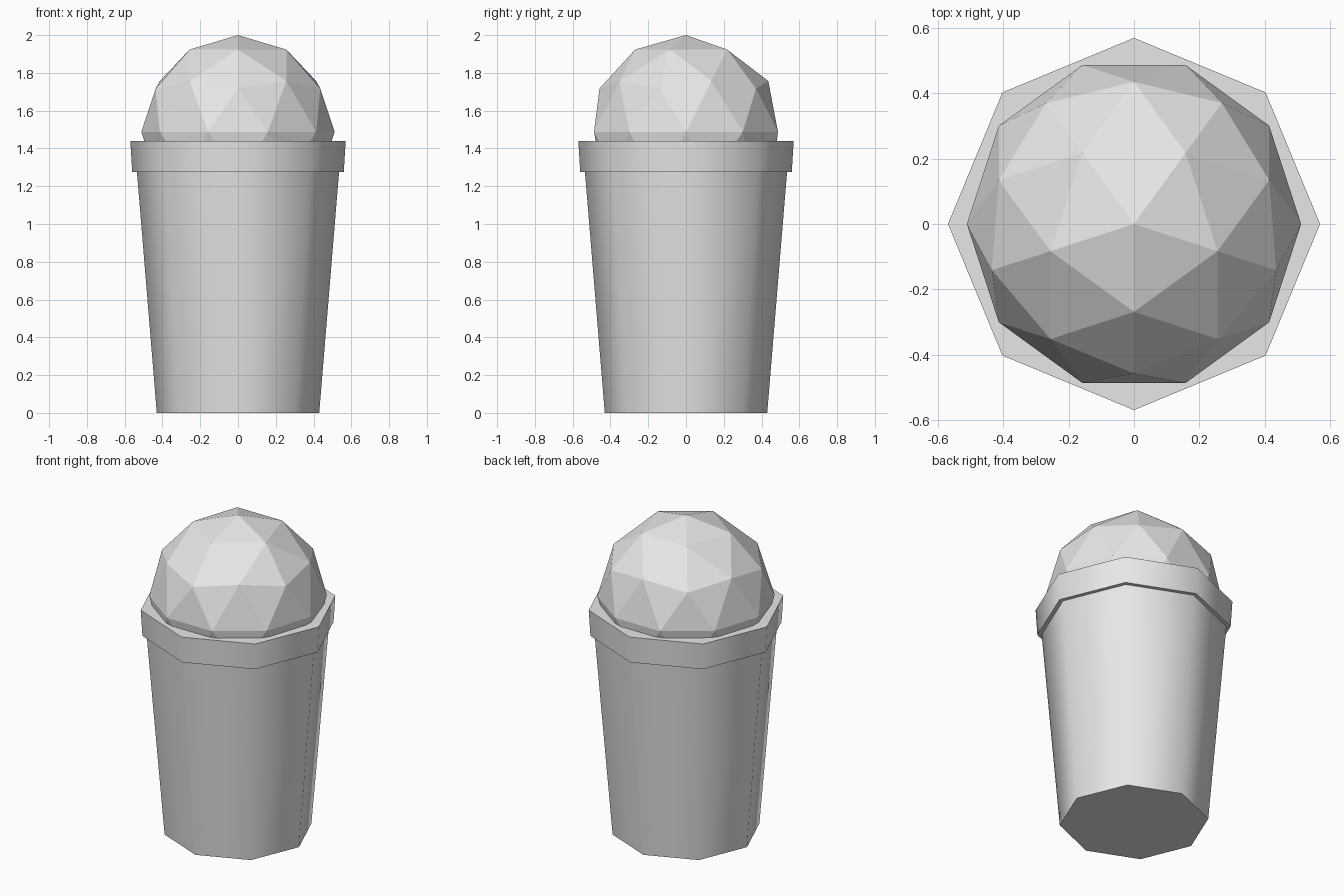
import bpy
import bmesh
from math import cos, sin, pi, radians

if "Cube" in bpy.data.objects:
    bpy.data.objects.remove(bpy.data.objects["Cube"], do_unlink=True)

SIDES = 8

# One plain grey for the whole model
grey = bpy.data.materials.new("light grey")
grey.use_nodes = True
grey.diffuse_color = (0.8, 0.8, 0.8, 1)
grey.node_tree.nodes["Principled BSDF"].inputs["Base Color"].default_value = (0.8, 0.8, 0.8, 1)


def lathe(name, profile):
    """Turn a (radius, height) profile into a closed eight-sided solid."""
    bm = bmesh.new()
    rings = []
    for r, z in profile:
        rings.append([bm.verts.new((r * cos(2 * pi * i / SIDES), r * sin(2 * pi * i / SIDES), z))
                      for i in range(SIDES)])
    for low, high in zip(rings, rings[1:]):
        for i in range(SIDES):
            j = (i + 1) % SIDES
            bm.faces.new((low[i], low[j], high[j], high[i]))
    bm.faces.new(rings[0][::-1])
    bm.faces.new(rings[-1])
    mesh = bpy.data.meshes.new(name)
    bm.to_mesh(mesh)
    bm.free()
    obj = bpy.data.objects.new(name, mesh)
    bpy.context.collection.objects.link(obj)
    mesh.materials.append(grey)
    # Smooth around the wall, sharp at the rims
    bpy.ops.object.select_all(action='DESELECT')
    obj.select_set(True)
    bpy.context.view_layer.objects.active = obj
    bpy.ops.object.shade_smooth_by_angle(angle=radians(60))
    return obj


# Tapered cup with a stepped lip
lathe("cup", [(0.43, 0), (0.535, 1.275), (0.56, 1.275), (0.57, 1.44)])

# Faceted scoop sitting in the cup
R = 0.512
bpy.ops.mesh.primitive_ico_sphere_add(subdivisions=2, radius=R, location=(0, 0, 2 - R),
                                      rotation=(0, 0, radians(-90)))
scoop = bpy.context.object
scoop.name = "scoop"
scoop.data.materials.append(grey)
